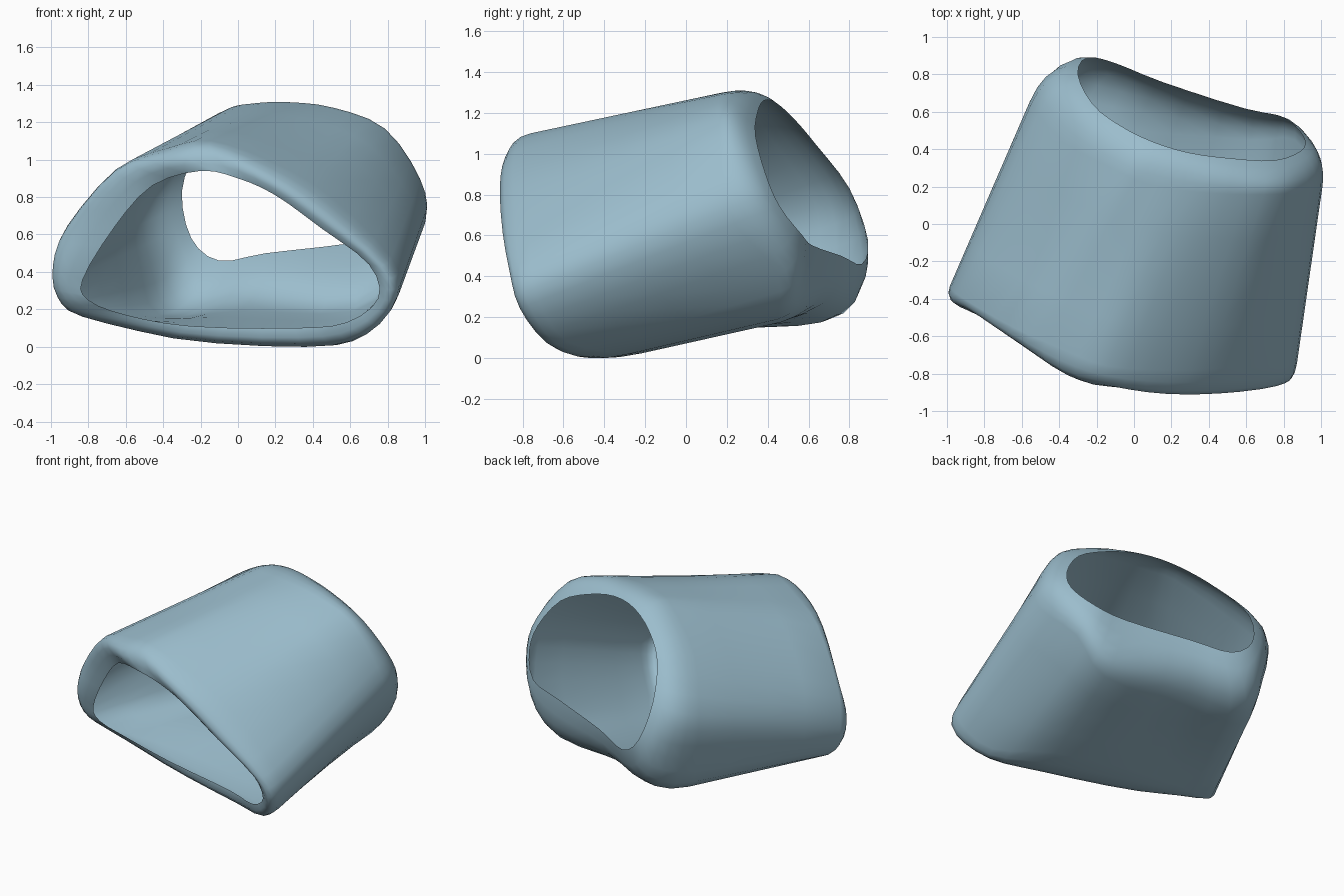
import bpy
import bmesh
from mathutils import Vector

cube = bpy.data.objects.get("Cube")
if cube:
    bpy.data.objects.remove(cube, do_unlink=True)

# One flat colour for the whole sleeve
blue = bpy.data.materials.new("dusty blue")
blue.use_nodes = True
colour = (0.33, 0.51, 0.61, 1)
blue.diffuse_color = colour
blue.node_tree.nodes["Principled BSDF"].inputs["Base Color"].default_value = colour

# Matching guide rings, from the left tip over the top and back underneath
front_rim = [(-.83, -.44, .36), (-.66, -.56, .64), (-.46, -.69, .86), (-.2, -.85, .94),
             (0, -.87, .9), (.2, -.88, .81), (.45, -.87, .63), (.7, -.84, .44),
             (.75, -.79, .26), (.58, -.67, .13), (.3, -.53, .1), (-.25, -.41, .11),
             (-.6, -.38, .17), (-.8, -.41, .25)]
front_shoulder = [(-.98, -.34, .45), (-.91, -.4, .65), (-.65, -.55, .95), (-.38, -.67, 1.06),
                  (-.14, -.76, 1.1), (.2, -.78, .98), (.5, -.77, .8), (.82, -.76, .48),
                  (.86, -.72, .28), (.7, -.58, .08), (.42, -.28, .02), (-.3, -.15, .06),
                  (-.83, -.29, .16), (-.96, -.32, .27)]
back_shoulder = [(-.55, .64, .74), (-.38, .44, 1.04), (-.1, .29, 1.25), (.05, .22, 1.29),
                 (.25, .18, 1.3), (.5, .16, 1.27), (.78, .16, 1.16), (.97, .18, .88),
                 (1, .24, .66), (.86, .45, .41), (.62, .45, .19), (0, .5, .19),
                 (-.42, .57, .17), (-.52, .63, .42)]
back_rim = [(-.3, .8, .83), (-.22, .64, 1.04), (-.08, .53, 1.17), (.1, .44, 1.25),
            (.3, .38, 1.26), (.53, .35, 1.2), (.75, .34, 1.09), (.89, .39, .9),
            (.91, .46, .74), (.8, .57, .6), (.58, .62, .55), (.15, .76, .5),
            (-.1, .86, .46), (-.25, .89, .58)]


def smooth_loop(points, steps=3):
    """Closed smooth curve through the guide points."""
    pts = [Vector(p) for p in points]
    count = len(pts)
    loop = []
    for i in range(count):
        a, b, c, d = (pts[(i + k) % count] for k in (-1, 0, 1, 2))
        for s in range(steps):
            t = s / steps
            loop.append(b + (c - a) * t / 2
                        + (a - b * 2.5 + c * 2 - d / 2) * t ** 2
                        + (b * 3 - a - c * 3 + d) * t ** 3 / 2)
    return loop


def rounded_lip(rim, shoulder, far_shoulder, bulge, steps=5):
    """Rings that roll from the rim over to the straight body."""
    rings = []
    for s in range(steps + 1):
        t = s / steps
        ring = []
        for r, o, f in zip(rim, shoulder, far_shoulder):
            along = (o - f).normalized()
            corner = o + along * max(0, (r - o).dot(along) + bulge)
            ring.append(r * (1 - t) ** 2 + corner * 2 * t * (1 - t) + o * t ** 2)
        rings.append(ring)
    return rings


# Sleeve skin: front lip, straight body, back lip
rim_a, body_a, body_b, rim_b = map(
    smooth_loop, (front_rim, front_shoulder, back_shoulder, back_rim))
rings = rounded_lip(rim_a, body_a, body_b, 0.07)
rings += [[a.lerp(b, k / 4) for a, b in zip(body_a, body_b)] for k in (1, 2, 3)]
rings += reversed(rounded_lip(rim_b, body_b, body_a, -0.05))

bm = bmesh.new()
rows = [[bm.verts.new(p) for p in ring] for ring in rings]
for row, following in zip(rows, rows[1:]):
    for i in range(len(row)):
        j = (i + 1) % len(row)
        bm.faces.new((row[i], row[j], following[j], following[i]))
bmesh.ops.recalc_face_normals(bm, faces=bm.faces)
for face in bm.faces:
    face.smooth = True

mesh = bpy.data.meshes.new("flared_sleeve")
bm.to_mesh(mesh)
bm.free()
mesh.materials.append(blue)
sleeve = bpy.data.objects.new("flared_sleeve", mesh)
bpy.context.collection.objects.link(sleeve)
